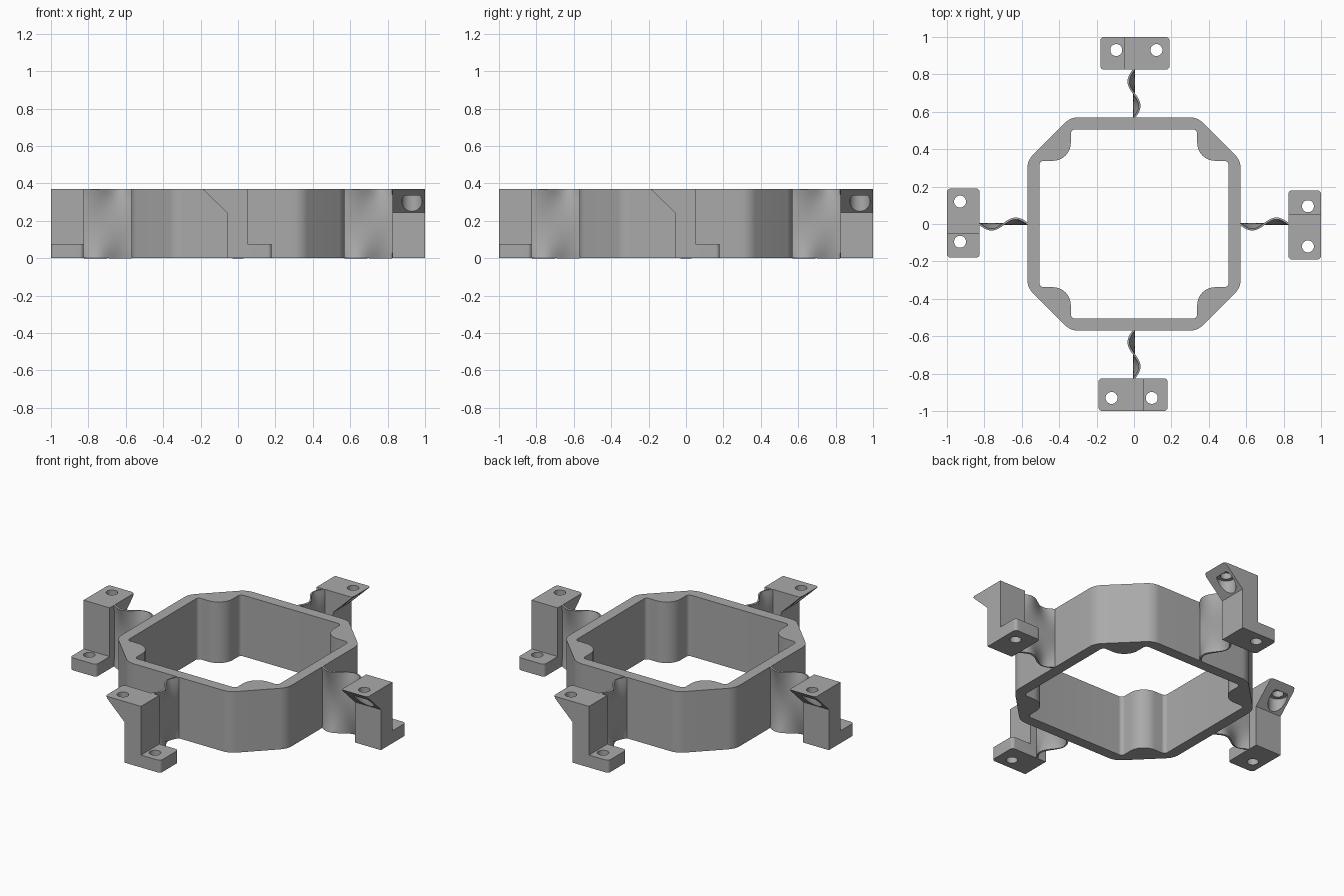
import bpy, bmesh, math
from mathutils import Vector, Matrix

if "Cube" in bpy.data.objects:
    bpy.data.objects.remove(bpy.data.objects["Cube"])

H = 0.37
grey = bpy.data.materials.new("plain grey")
grey.use_nodes = True
colour = (0.4, 0.4, 0.4, 1)
grey.diffuse_color = colour
grey.node_tree.nodes["Principled BSDF"].inputs["Base Color"].default_value = colour


def add(name, mesh):
    ob = bpy.data.objects.new(name, mesh)
    bpy.context.collection.objects.link(ob)
    return ob


def rounded(corners, steps=8):
    """Outline with each (x, y, radius) corner replaced by an arc."""
    out = []
    for i, (x, y, r) in enumerate(corners):
        c = Vector((x, y))
        u = (Vector(corners[i - 1][:2]) - c).normalized()
        v = (Vector(corners[(i + 1) % len(corners)][:2]) - c).normalized()
        half = u.angle(v) / 2
        mid = c + (u + v).normalized() * r / math.sin(half)
        a, b = (c + d * r / math.tan(half) - mid for d in (u, v))
        out += [mid + a.lerp(b, k / steps).normalized() * r for k in range(steps + 1)]
    return out


def prism(name, outline, start, end, axis="Z"):
    """Extrude an outline along z, or an x-z outline along y."""
    bm = bmesh.new()
    place = (lambda p: (p[0], p[1], start)) if axis == "Z" else (lambda p: (p[0], start, p[1]))
    shift = (0, 0, end - start) if axis == "Z" else (0, end - start, 0)
    face = bm.faces.new([bm.verts.new(place(p)) for p in outline])
    new = bmesh.ops.extrude_face_region(bm, geom=[face])["geom"]
    bmesh.ops.translate(bm, vec=shift, verts=[g for g in new if isinstance(g, bmesh.types.BMVert)])
    bmesh.ops.recalc_face_normals(bm, faces=bm.faces)
    mesh = bpy.data.meshes.new(name)
    bm.to_mesh(mesh)
    bm.free()
    return add(name, mesh)


def cut(ob, cutter, operation="DIFFERENCE"):
    mod = ob.modifiers.new("cut", "BOOLEAN")
    mod.object, mod.operation, mod.solver = cutter, operation, "EXACT"
    bake(ob)
    bpy.data.objects.remove(cutter)


def bake(ob):
    bpy.context.view_layer.update()
    graph = bpy.context.evaluated_depsgraph_get()
    mesh = bpy.data.meshes.new_from_object(ob.evaluated_get(graph))
    ob.modifiers.clear()
    ob.data = mesh


def circle(x, y, r, n=32):
    return [(x + r * math.cos(math.tau * i / n), y + r * math.sin(math.tau * i / n)) for i in range(n)]


def finish(ob):
    ob.data.materials.clear()
    ob.data.materials.append(grey)
    bpy.ops.object.select_all(action="DESELECT")
    ob.select_set(True)
    bpy.context.view_layer.objects.active = ob
    bpy.ops.object.shade_smooth_by_angle(angle=math.radians(30))


def quarter_turns(corners):
    """Repeat one corner's points around four sides."""
    out = []
    for k in range(4):
        rot = Matrix.Rotation(k * math.pi / 2, 2)
        out += [(*(rot @ Vector((x, y))), r) for x, y, r in corners]
    return out


# Chamfered ring with a square opening and rounded corner blocks
ring = prism("ring", rounded(quarter_turns([(0.57, 0.34, 0.1), (0.34, 0.57, 0.1)])), 0, H)
opening = rounded(quarter_turns([(0.505, 0.338, 0.022), (0.338, 0.338, 0.095), (0.338, 0.505, 0.022)]))
cut(ring, prism("opening", opening, -0.1, H + 0.1))
finish(ring)

# Mounting bracket: post with a sloped wing on top and a foot at the bottom
profile = [(-0.06, 0), (0.18, 0), (0.18, 0.075), (0.05, 0.075), (0.05, H), (-0.19, H), (-0.06, 0.245)]
bracket = prism("front_bracket", profile, -1, -0.825, "Y")
plan = rounded([(-0.19, -1, 0.02), (0.18, -1, 0.02), (0.18, -0.825, 0.02), (-0.19, -0.825, 0.02)])
cut(bracket, prism("plan", plan, -0.1, H + 0.1), "INTERSECT")

# Screw holes, with a counterbore under the wing
cut(bracket, prism("foot_hole", circle(0.095, -0.93, 0.032), -0.1, 0.2))
cut(bracket, prism("wing_hole", circle(-0.12, -0.93, 0.032), 0.2, H + 0.1))
cut(bracket, prism("counterbore", circle(-0.12, -0.93, 0.054), 0.2, 0.335))
finish(bracket)

# Thin web: straight at mid height, wavy at the top and bottom edges
COLS, ROWS = 32, 16
bm = bmesh.new()
grid = []
for i in range(COLS + 1):
    t = i / COLS
    row = []
    for j in range(ROWS + 1):
        s = j / ROWS
        x = -0.03 * (2 * s - 1) ** 2 * math.sin(math.tau * t)
        row.append(bm.verts.new((x, -0.567 - 0.26 * t, H * s)))
    grid.append(row)
for a, b in zip(grid, grid[1:]):
    for j in range(ROWS):
        bm.faces.new((a[j], b[j], b[j + 1], a[j + 1]))
mesh = bpy.data.meshes.new("web")
bm.to_mesh(mesh)
bm.free()
web = add("front_web", mesh)
solid = web.modifiers.new("thickness", "SOLIDIFY")
solid.thickness, solid.offset = 0.01, 0
bake(web)
finish(web)

# Repeat around the ring
for part in (bracket, web):
    kind = part.name.split("_")[1]
    for k, side in enumerate(("left", "back", "right"), 1):
        copy = add(f"{side}_{kind}", part.data)
        copy.rotation_euler.z = k * math.pi / 2
